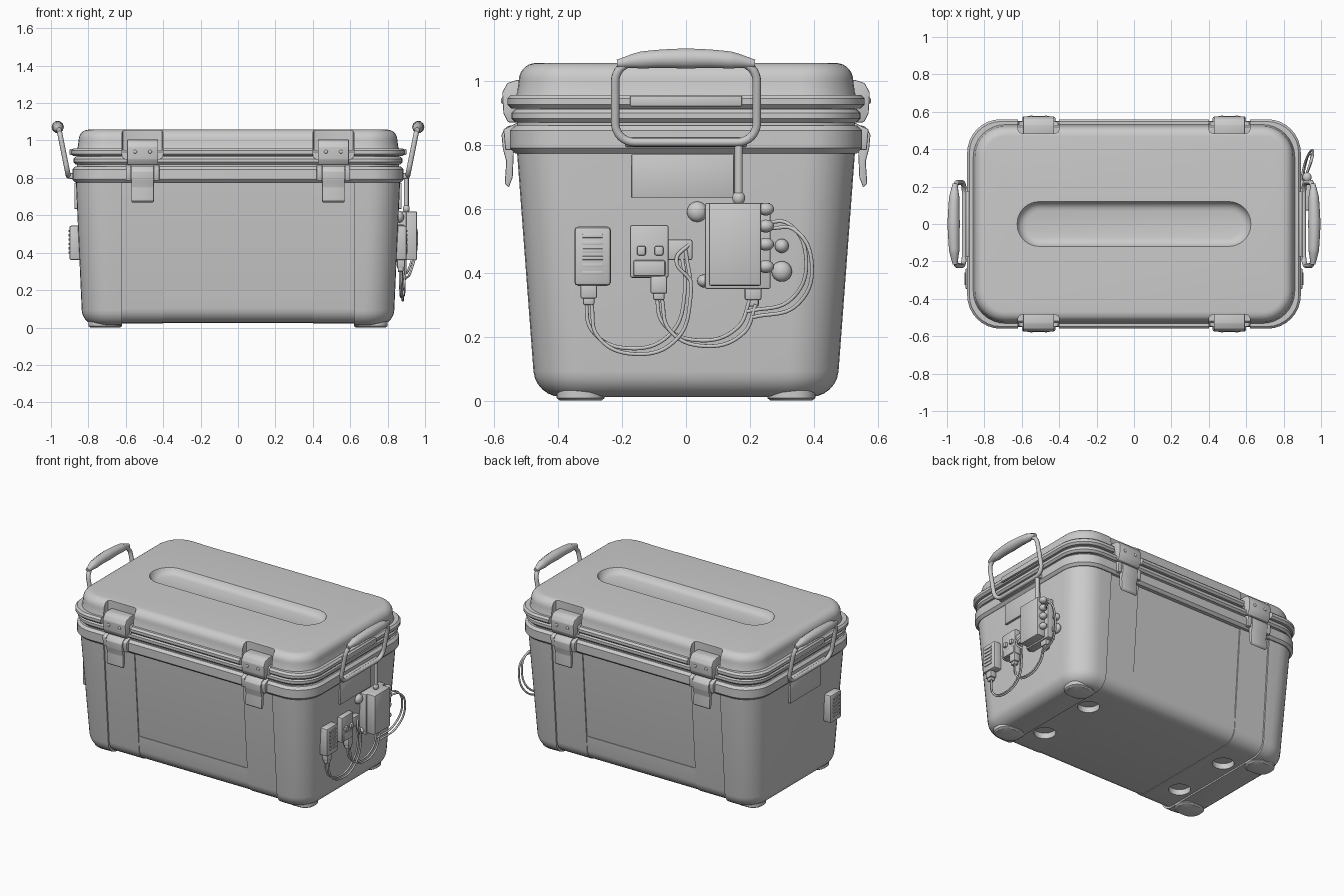
import bpy, bmesh
from math import sin, cos, pi, radians
from mathutils import Vector

if "Cube" in bpy.data.objects:
    bpy.data.objects.remove(bpy.data.objects["Cube"])

grey = bpy.data.materials.new("moulded_grey")
grey.use_nodes = True
grey.diffuse_color = (0.6, 0.6, 0.6, 1)
grey.node_tree.nodes["Principled BSDF"].inputs["Base Color"].default_value = (0.6, 0.6, 0.6, 1)


def add(name, data):
    data.materials.append(grey)
    ob = bpy.data.objects.new(name, data)
    bpy.context.collection.objects.link(ob)
    return ob


def finish(name, bm):
    bmesh.ops.recalc_face_normals(bm, faces=bm.faces)
    me = bpy.data.meshes.new(name)
    bm.to_mesh(me)
    bm.free()
    return add(name, me)


def ring(hx, hy, r, n=8):
    """Outline of a rounded rectangle."""
    pts = []
    for k, (sx, sy) in enumerate(((1, 1), (-1, 1), (-1, -1), (1, -1))):
        for i in range(n + 1):
            a = (k + i / n) * pi / 2
            pts.append((sx * (hx - r) + r * cos(a), sy * (hy - r) + r * sin(a)))
    return pts


def loft(sections):
    """Skin rounded rectangles given as (z, half x, half y, corner radius)."""
    bm = bmesh.new()
    loops = [[bm.verts.new((x, y, z)) for x, y in ring(hx, hy, r)] for z, hx, hy, r in sections]
    n = len(loops[0])
    for a, b in zip(loops, loops[1:]):
        for i in range(n):
            bm.faces.new((a[i], a[(i + 1) % n], b[(i + 1) % n], b[i]))
    bm.faces.new(loops[0][::-1])
    bm.faces.new(loops[-1])
    return bm


def band(name, z0, z1, hx, hy, b=0.012):
    sections = [(z, hx - d, hy - d, 0.18 - d)
                for z, d in ((z0, b), (z0 + b, 0), (z1 - b, 0), (z1, b))]
    return finish(name, loft(sections))


def box(name, lo, hi, bevel=0.006):
    bm = bmesh.new()
    bmesh.ops.create_cube(bm, size=1)
    for v in bm.verts:
        v.co = Vector([l + (c + 0.5) * (h - l) for l, h, c in zip(lo, hi, v.co)])
    if bevel:
        bmesh.ops.bevel(bm, geom=bm.edges, offset=bevel, segments=2, affect='EDGES', profile=0.5)
    return finish(name, bm)


def extrude(name, profile, x0, x1, sy):
    """Extrude a (y, z) profile across x."""
    bm = bmesh.new()
    face = bm.faces.new([bm.verts.new((x0, y * sy, z)) for y, z in profile])
    new = bmesh.ops.extrude_face_region(bm, geom=[face])["geom"]
    for v in new:
        if isinstance(v, bmesh.types.BMVert):
            v.co.x = x1
    bmesh.ops.recalc_face_normals(bm, faces=bm.faces)
    bmesh.ops.bevel(bm, geom=bm.edges, offset=0.004, segments=2, affect='EDGES', profile=0.5)
    return finish(name, bm)


def ball(name, centre, scale):
    bm = bmesh.new()
    bmesh.ops.create_uvsphere(bm, u_segments=20, v_segments=12, radius=1)
    for v in bm.verts:
        v.co = Vector(c + s * p for c, s, p in zip(centre, scale, v.co))
    return finish(name, bm)


def tube(name, pts, radius, kind='BEZIER', cyclic=False, radii=None):
    cu = bpy.data.curves.new(name, 'CURVE')
    cu.dimensions = '3D'
    cu.bevel_depth, cu.bevel_resolution, cu.resolution_u = radius, 3, 10
    cu.use_fill_caps = True
    sp = cu.splines.new(kind)
    seq = sp.bezier_points if kind == 'BEZIER' else sp.points
    seq.add(len(pts) - 1)
    for i, (p, co) in enumerate(zip(seq, pts)):
        if kind == 'BEZIER':
            p.co = co
            p.handle_left_type = p.handle_right_type = 'AUTO'
        else:
            p.co = (*co, 1)
        if radii:
            p.radius = radii[i]
    sp.use_cyclic_u = cyclic
    return add(name, cu)


def cut(targets, cutter):
    for ob in targets:
        m = ob.modifiers.new("cut", 'BOOLEAN')
        m.operation, m.solver, m.object = 'DIFFERENCE', 'EXACT', cutter
        bpy.context.view_layer.objects.active = ob
        bpy.ops.object.modifier_apply(modifier=m.name)
    bpy.data.objects.remove(cutter)


def body_part(name, inset, planes):
    """A slice of the tapered tub; inset sinks its front, back and underside."""
    rows = [(0.08 * (1 - cos(a)), 0.08 * (1 - sin(a))) for a in [i * pi / 12 for i in range(7)]]
    rows.append((0.79, 0))
    sections = []
    for z, d in rows:
        hx, hy = 0.832 + 0.045 * z - d, 0.472 + 0.075 * z - d
        sections.append((0.012 + inset * (1 - z) + z, hx, hy - inset, 0.16 - d))
    bm = loft(sections)
    for co, no in planes:
        geom = bm.verts[:] + bm.edges[:] + bm.faces[:]
        res = bmesh.ops.bisect_plane(bm, geom=geom, plane_co=co, plane_no=no, clear_outer=True)
        edges = [e for e in res["geom_cut"] if isinstance(e, bmesh.types.BMEdge)]
        bmesh.ops.edgeloop_fill(bm, edges=edges)
    return finish(name, bm)


# Tub: proud ends, sunken strips behind the latches, deeper centre panel
strips = []
for s, side in ((1, "left"), (-1, "right")):
    body_part(side + "_tub_end", 0, [((s * 0.62, 0, 0), (-s, 0, 0))])
    strips.append(body_part(side + "_tub_strip", 0.010,
                            [((s * 0.62, 0, 0), (s, 0, 0)), ((s * 0.4, 0, 0), (-s, 0, 0))]))
sides = [((0.4, 0, 0), (1, 0, 0)), ((-0.4, 0, 0), (-1, 0, 0))]
body_part("centre_panel", 0.017, sides)
body_part("lower_centre_panel", 0.013, sides + [((0, 0, 0.2), (0, 0, 1))])

# Drain holes and feet underneath
for sx in (1, -1):
    for sy in (1, -1):
        hole = finish("hole_cutter", loft([(z, 0.066, 0.066, 0.065) for z in (-0.1, 0.06)]))
        hole.location = (sx * 0.53, sy * 0.205, 0)
        bpy.context.view_layer.update()
        cut([strips[0 if sx > 0 else 1]], hole)
        foot = finish("foot", loft([(0, 0.08, 0.065, 0.06), (0.008, 0.09, 0.075, 0.065),
                                    (0.04, 0.09, 0.075, 0.065)]))
        foot.location = (sx * 0.71, sy * 0.33, 0)

# Collar, seal and lid
band("tub_collar", 0.775, 0.862, 0.885, 0.552, 0.016)
band("lid_seal", 0.84, 0.95, 0.86, 0.53)
lid_parts = [band("lid_lower_band", 0.872, 0.914, 0.88, 0.547),
             band("lid_upper_band", 0.916, 0.958, 0.892, 0.56)]
dome = [(0.945, 0.865, 0.537, 0.18), (0.965, 0.857, 0.529, 0.17)]
for i in range(8):
    a = i * pi / 14
    d = 0.055 * (1 - cos(a))
    dome.append((1.003 + 0.055 * sin(a), 0.852 - d, 0.524 - d, 0.165 - d))
lid = finish("lid", loft(dome))
lid_parts.append(lid)
groove = [(1.02 + z, 0.625 - d, 0.12 - d, 0.119 - d)
          for z, d in ((0, 0.05), (0.004, 0.033), (0.012, 0.017), (0.026, 0.007), (0.038, 0), (0.06, -0.01))]
cut([lid], finish("groove_cutter", loft(groove)))

# Latches sitting in lid pockets, front and back
upper = [(0.47, 0.872), (0.558, 0.872), (0.572, 0.9), (0.576, 0.965), (0.56, 0.995), (0.53, 1.005), (0.47, 1.005)]
lever = [(0.535, 0.865), (0.56, 0.86), (0.578, 0.835), (0.574, 0.79), (0.563, 0.75),
         (0.568, 0.68), (0.555, 0.668), (0.543, 0.7), (0.54, 0.77)]
for sx in (1, -1):
    for sy in (1, -1):
        y0, y1 = sorted((sy * 0.485, sy * 0.7))
        c = sx * 0.51
        cut(lid_parts, box("pocket_cutter", (c - 0.11, y0, 0.9), (c + 0.11, y1, 1.1), 0.02))
        extrude("latch_plate", upper, c - 0.083, c + 0.083, sy)
        extrude("latch_lever", lever, c - 0.06, c + 0.06, sy)
        for e in (-1, 1):
            x = c + e * 0.075
            extrude("latch_cheek", [(0.52, 0.785), (0.566, 0.785), (0.572, 0.85), (0.52, 0.875)],
                    x - 0.014, x + 0.014, sy)
            ball("latch_rivet", (c + e * 0.04, sy * 0.574, 0.94), (0.01, 0.006, 0.01))

# Carry handles, hinge bars, end plates and the small vented boxes
for s, side in ((1, "left"), (-1, "right")):
    frame = [(s * (0.932 + 0.2 * v), u, 0.935 + v) for u, v in ring(0.222, 0.125, 0.06)]
    tube(side + "_handle_frame", frame, 0.0135, 'POLY', True)
    grip = [(s * x, y, z) for x, y, z in ((0.957, -0.215, 1.056), (0.961, -0.14, 1.067), (0.964, 0, 1.072),
                                          (0.961, 0.14, 1.067), (0.957, 0.215, 1.056))]
    tube(side + "_handle_grip", grip, 0.033, radii=[0.4, 0.85, 1, 0.85, 0.4])

    def end_box(name, x0, x1, y0, y1, z0, z1, bevel=0.005):
        a, b = sorted((s * x0, s * x1))
        return box(side + name, (a, y0, z0), (b, y1, z1), bevel)

    end_box("_hinge_bar", 0.87, 0.905, -0.19, 0.19, 0.795, 0.825)
    end_box("_rim_plate", 0.87, 0.9, -0.175, 0.175, 0.922, 0.955, 0.003)
    end_box("_name_plate", 0.84, 0.875, -0.17, 0.15, 0.635, 0.772, 0.002)
    end_box("_vent_box", 0.83, 0.902, -0.35, -0.235, 0.36, 0.545, 0.012)
    for i in range(6):
        z = 0.395 + i * 0.023
        end_box("_vent_slat", 0.89, 0.907, -0.325, -0.26, z, z + 0.012, 0.002)

# Socket box and controller box with knobs
box("socket_box", (0.83, -0.175, 0.385), (0.89, -0.055, 0.55))
for y in (-0.14, -0.085):
    box("socket", (0.87, y - 0.014, 0.455), (0.905, y + 0.014, 0.485))
box("socket_cover", (0.87, -0.165, 0.39), (0.896, -0.065, 0.44))
box("side_plug", (0.84, -0.06, 0.44), (0.885, 0.02, 0.505))
box("controller_back", (0.84, 0.06, 0.35), (0.9, 0.265, 0.62))
box("controller_box", (0.88, 0.072, 0.36), (0.957, 0.235, 0.62))
for z in (0.6, 0.547, 0.49, 0.42):
    ball("controller_knob", (0.925, 0.25, z), (0.024, 0.026, 0.02))
for y, z, r in ((0.035, 0.592, 0.032), (0.3, 0.405, 0.032), (0.3, 0.485, 0.022), (0.055, 0.375, 0.02)):
    ball("wall_stud", (0.862, y, z), (0.025, r, r))
tube("controller_rod", [(0.9, 0.165, 0.6), (0.9, 0.165, 0.7), (0.9, 0.165, 0.8)], 0.013)
ball("rod_base", (0.9, 0.165, 0.635), (0.018, 0.02, 0.022))

# Plugs and looping cables
for y, z in ((-0.305, 0.3), (-0.085, 0.315), (0.21, 0.295)):
    box("plug_body", (0.85, y - 0.026, z + 0.02), (0.892, y + 0.026, z + 0.075))
    box("plug_neck", (0.855, y - 0.018, z), (0.885, y + 0.018, z + 0.03))
loops = (((0.87, -0.305, 0.31), (0.872, -0.285, 0.21), (0.876, -0.17, 0.155), (0.88, -0.04, 0.2),
          (0.89, 0.005, 0.33), (0.88, -0.01, 0.48)),
         ((0.87, -0.085, 0.33), (0.875, -0.06, 0.23), (0.88, 0.05, 0.18), (0.885, 0.17, 0.22),
          (0.885, 0.21, 0.31)),
         ((0.92, 0.26, 0.55), (0.945, 0.33, 0.545), (0.95, 0.385, 0.44), (0.92, 0.34, 0.31),
          (0.89, 0.2, 0.27)))
for path in loops:
    for d in (-0.009, 0.009):
        tube("cable", [(x + d / 2, y + d, z - d) for x, y, z in path], 0.006)
tube("short_cable", [(0.88, 0.01, 0.49), (0.9, -0.03, 0.44), (0.895, 0.012, 0.38)], 0.006)

# Smooth the rounded surfaces, keep creases crisp
bpy.ops.object.select_all(action='DESELECT')
for ob in bpy.context.collection.objects:
    if ob.type == 'MESH':
        ob.select_set(True)
        bpy.context.view_layer.objects.active = ob
bpy.ops.object.shade_smooth_by_angle(angle=radians(35))
